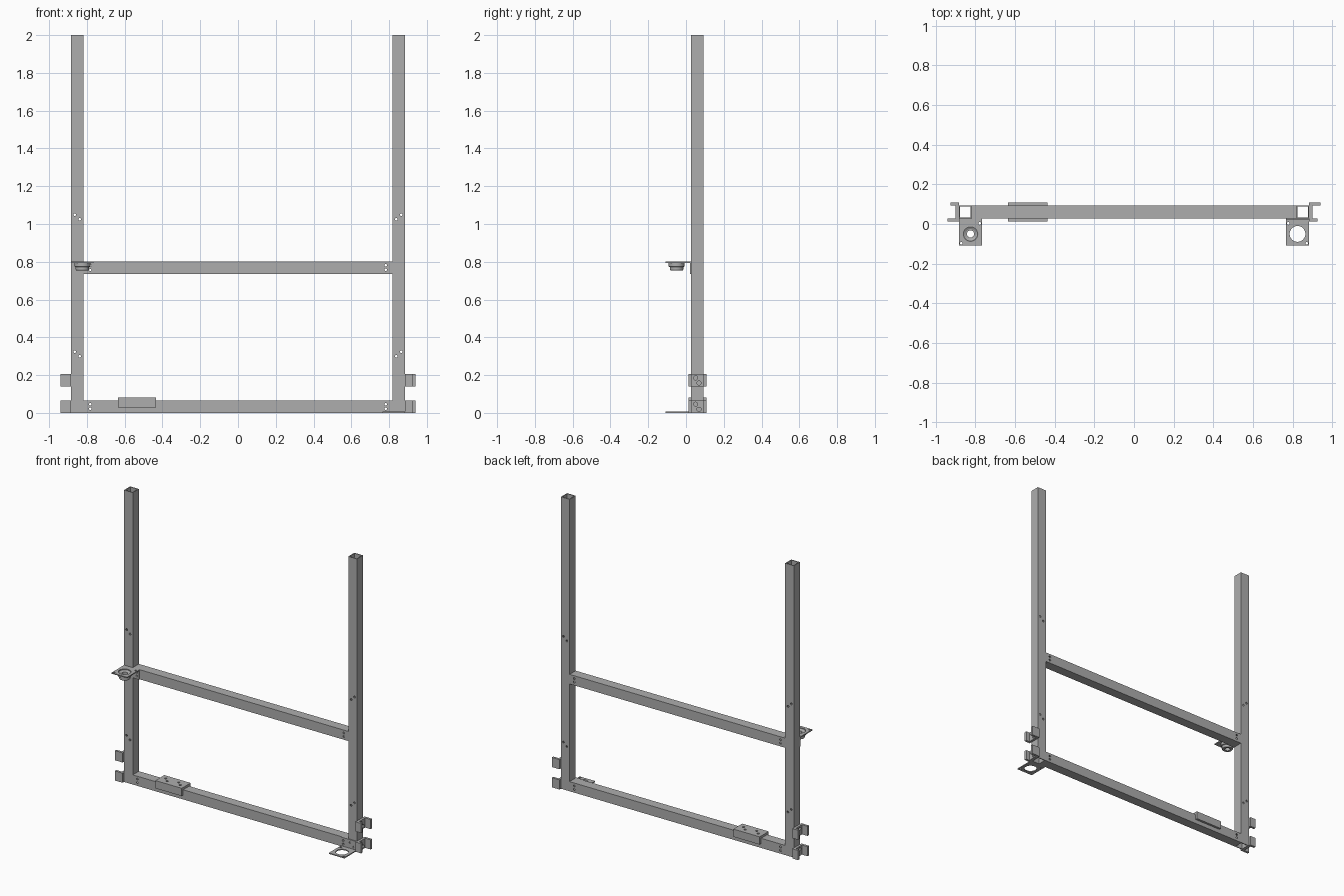
import bpy, bmesh, math
from mathutils import Matrix, Vector

if "Cube" in bpy.data.objects:
    bpy.data.objects.remove(bpy.data.objects["Cube"])

steel = bpy.data.materials.new("grey_steel")
steel.use_nodes = True
grey = (0.42, 0.42, 0.42, 1)
steel.diffuse_color = grey
steel.node_tree.nodes["Principled BSDF"].inputs["Base Color"].default_value = grey

# Shared frame dimensions
INNER, OUTER = 0.817, 0.883
FRONT, BACK = 0.028, 0.093
SIZE, WALL, PLATE, CLIP = 0.066, 0.006, 0.007, 0.016
MID_Y, MID_X = (FRONT + BACK) / 2, (INNER + OUTER) / 2


def add_object(name, bm):
    bmesh.ops.recalc_face_normals(bm, faces=bm.faces)
    mesh = bpy.data.meshes.new(name)
    bm.to_mesh(mesh)
    bm.free()
    mesh.materials.append(steel)
    obj = bpy.data.objects.new(name, mesh)
    bpy.context.collection.objects.link(obj)
    return obj


def extrude(name, outline, axis, start, end):
    """Extrude a closed 2D outline along x, y or z."""
    place = {"x": lambda a, b: (start, a, b),
             "y": lambda a, b: (a, start, b),
             "z": lambda a, b: (a, b, start)}[axis]
    bm = bmesh.new()
    face = bm.faces.new([bm.verts.new(place(a, b)) for a, b in outline])
    out = bmesh.ops.extrude_face_region(bm, geom=[face])
    shift = Vector([end - start if axis == c else 0 for c in "xyz"])
    bmesh.ops.translate(bm, vec=shift,
                        verts=[v for v in out["geom"] if isinstance(v, bmesh.types.BMVert)])
    return add_object(name, bm)


def square_tube(name, length):
    """Open square tube standing along local z."""
    bm = bmesh.new()
    rings = []
    for half in (SIZE / 2, SIZE / 2 - WALL):
        for z in (0, length):
            rings.append([bm.verts.new((sx * half, sy * half, z))
                          for sx, sy in ((-1, -1), (1, -1), (1, 1), (-1, 1))])
    for a, b in ((0, 1), (2, 3), (0, 2), (1, 3)):
        for i in range(4):
            j = (i + 1) % 4
            bm.faces.new((rings[a][i], rings[a][j], rings[b][j], rings[b][i]))
    return add_object(name, bm)


def drill(obj, holes, axis, radius, depth):
    """Cut round holes centred on the given points along one axis."""
    turn = {"x": Matrix.Rotation(math.pi / 2, 4, "Y"),
            "y": Matrix.Rotation(math.pi / 2, 4, "X"), "z": Matrix()}[axis]
    bm = bmesh.new()
    for point in holes:
        bmesh.ops.create_cone(bm, cap_ends=True, segments=24 if radius > 0.02 else 12,
                              radius1=radius, radius2=radius, depth=depth,
                              matrix=Matrix.Translation(point) @ turn)
    cutter = add_object("hole_cutter", bm)
    cutter.hide_render = True
    mod = obj.modifiers.new("holes", "BOOLEAN")
    mod.operation, mod.solver, mod.object = "DIFFERENCE", "EXACT", cutter
    graph = bpy.context.evaluated_depsgraph_get()
    mesh = bpy.data.meshes.new_from_object(obj.evaluated_get(graph))
    obj.modifiers.clear()
    obj.data = mesh
    bpy.data.objects.remove(cutter)


def channel(long_arm, short_arm):
    """U outline: web on the base line, arms pointing along +a."""
    w = (BACK - FRONT) / 2 + CLIP
    n = w - CLIP
    return [(0, -w), (long_arm, -w), (long_arm, -n), (CLIP, -n),
            (CLIP, n), (short_arm, n), (short_arm, w), (0, w)]


# Upright posts with staggered bolt holes
for s, side in ((-1, "right"), (1, "left")):
    post = square_tube(side + "_post", 2)
    post.location = (s * MID_X, MID_Y, 0)
    bpy.context.view_layer.update()
    holes = [(s * x, MID_Y, z + dz) for z in (0.3, 1.025)
             for x, dz in ((0.838, 0), (0.864, 0.024))]
    drill(post, holes, "y", 0.007, 0.2)

# Cross rails with paired holes at each end
for name, z in (("bottom_rail", 0), ("middle_rail", 0.735)):
    rail = square_tube(name, 2 * INNER)
    rail.data.transform(Matrix.Translation((-INNER, MID_Y, z + SIZE / 2))
                        @ Matrix.Rotation(math.pi / 2, 4, "Y"))
    drill(rail, [(s * 0.782, MID_Y, z + dz) for s in (-1, 1) for dz in (0.022, 0.046)],
          "y", 0.007, 0.2)

# Outward channel brackets at the foot of each post
for s, side in ((-1, "right"), (1, "left")):
    for level, z in (("lower", 0), ("upper", 0.139)):
        outline = [(s * (OUTER + a), MID_Y + s * -b * -1) for a, b in channel(0.058, 0.042)]
        if s > 0:
            outline = [(x, 2 * MID_Y - y) for x, y in outline]
        else:
            outline = [(x, 2 * MID_Y - y) for x, y in outline][::-1]
            outline = [(x, 2 * MID_Y - y) for x, y in outline]
            outline = [(x, 2 * MID_Y - y) for x, y in outline]
        bracket = extrude(f"{side}_{level}_bracket", outline, "z", z, z + SIZE)
        drill(bracket, [(s * (OUTER + CLIP / 2), 0.051, z + 0.046),
                        (s * (OUTER + CLIP / 2), 0.069, z + 0.019)], "x", 0.011, 0.03)

# Saddle clip over the bottom rail
saddle = extrude("saddle_clip", [(MID_Y + b, SIZE + CLIP - a) for a, b in channel(0.053, 0.053)],
                 "x", -0.635, -0.435)
drill(saddle, [(x + dx, MID_Y + dy, SIZE + CLIP / 2) for x in (-0.6, -0.5)
               for dx, dy in ((0, 0.014), (0.03, -0.014))], "z", 0.008, 0.03)

# Angle plates: the lower one on the left, the upper one turned over on the right
BORE_Y = -0.05
for s, name, z0, up in ((1, "lower_angle_plate", 0, 1), (-1, "upper_angle_plate", 0.801, -1)):
    outline = [(-0.109, 0), (FRONT, 0), (FRONT, SIZE), (FRONT - PLATE, SIZE),
               (FRONT - PLATE, PLATE), (-0.109, PLATE)]
    ends = sorted((s * 0.765, s * OUTER))
    plate = extrude(name, [(y, z0 + up * z) for y, z in outline], "x", *ends)
    zc = z0 + up * PLATE / 2
    drill(plate, [(s * 0.824, BORE_Y, zc)], "z", 0.04, 0.03)
    drill(plate, [(s * 0.777, 0.003, zc), (s * 0.87, -0.097, zc)], "z", 0.007, 0.03)
    drill(plate, [(s * x, FRONT, z0 + up * z) for x, z in
                  ((0.782, 0.022), (0.782, 0.046), (0.835, 0.046), (0.862, 0.022))],
          "y", 0.007, 0.03)

# Round bearing hung in the upper plate
bm = bmesh.new()
profile = [(0.018, 0.755), (0.033, 0.755), (0.036, 0.76), (0.036, 0.772), (0.042, 0.775),
           (0.042, 0.794), (0.036, 0.797), (0.024, 0.79), (0.018, 0.79)]
verts = [bm.verts.new((r, 0, z)) for r, z in profile]
edges = [bm.edges.new((v, verts[i - 1])) for i, v in enumerate(verts)]
bmesh.ops.spin(bm, geom=verts + edges, cent=(0, 0, 0), axis=(0, 0, 1),
               angle=math.tau, steps=32, use_merge=True)
bmesh.ops.remove_doubles(bm, verts=bm.verts, dist=0.0001)
bearing = add_object("bearing", bm)
bearing.location = (-0.824, BORE_Y, 0)
bpy.context.view_layer.objects.active = bearing
bearing.select_set(True)
bpy.ops.object.shade_smooth_by_angle(angle=math.radians(30))
